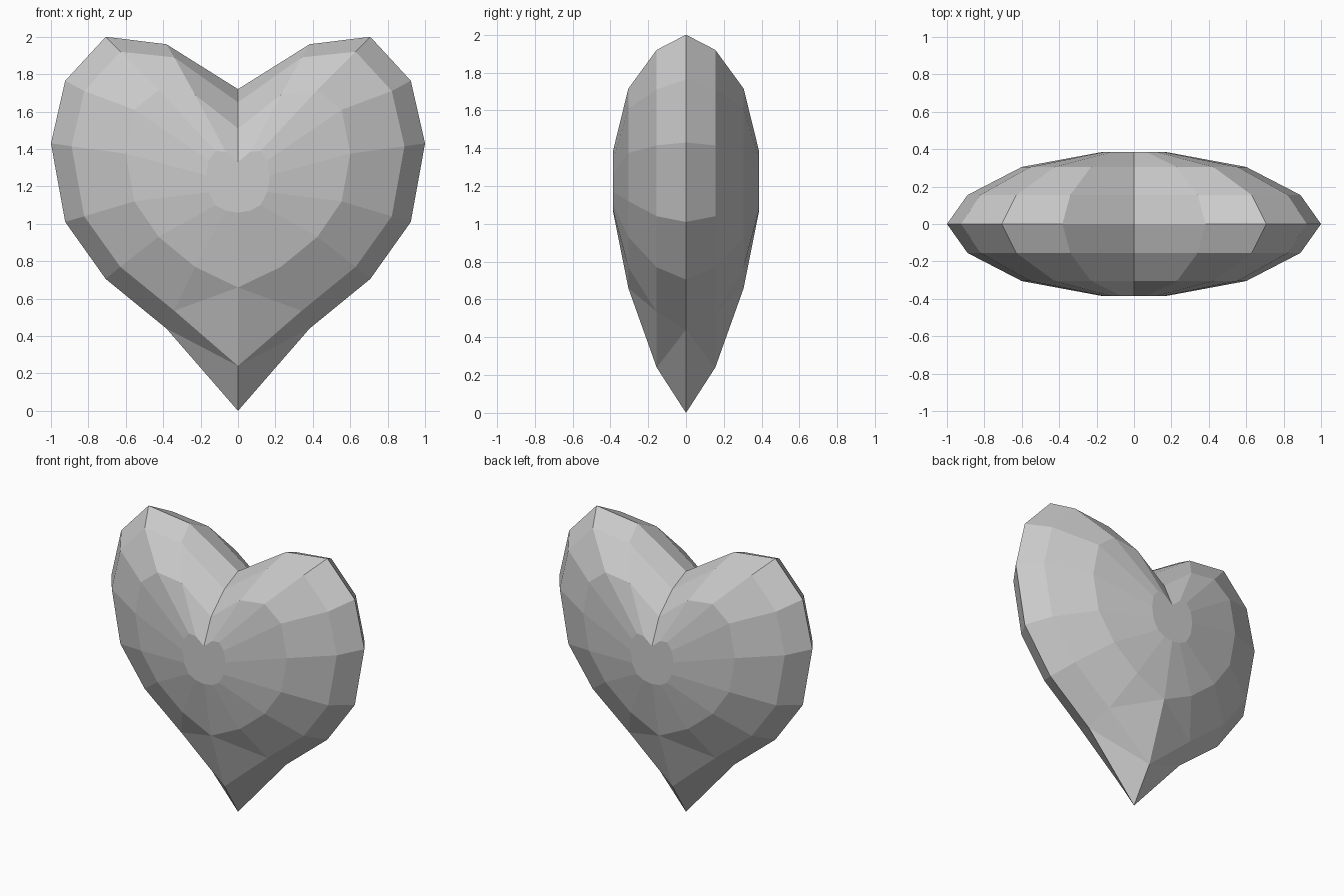
import bpy, bmesh, math

if "Cube" in bpy.data.objects:
    bpy.data.objects.remove(bpy.data.objects["Cube"])

# Heart rings from the rim to the flat cap: radius, depth, heights from notch to tip
rings = [
    (1.00, 0.00, [1.72, 1.96, 2.00, 1.765, 1.43, 1.01, 0.705, 0.44, 0.00]),
    (0.89, 0.155, [1.65, 1.89, 1.92, 1.71, 1.415, 1.04, 0.77, 0.535, 0.24]),
    (0.60, 0.305, [1.51, 1.69, 1.715, 1.61, 1.375, 1.12, 0.93, 0.77, 0.66]),
    (0.17, 0.385, [1.33, 1.385, 1.39, 1.34, 1.26, 1.17, 1.10, 1.07, 1.06]),
]

bm = bmesh.new()
loops = [[bm.verts.new((r * math.sin(math.pi * i / 8), -y, z))
          for i, z in enumerate(heights)] for r, y, heights in rings]

# Faceted bands of one quarter, split so the tip keeps its ridges
for n, (a, b) in enumerate(zip(loops, loops[1:])):
    for i in range(8):
        if i == 7 and n < 2:
            if n == 0:
                bm.faces.new((a[7], a[8], b[8]))
                bm.faces.new((a[7], b[8], b[7]))
            else:
                bm.faces.new((a[7], a[8], b[8]))
                bm.faces.new((a[7], b[8], b[7]))
        else:
            bm.faces.new((a[i], a[i + 1], b[i + 1], b[i]))

# Flat cap
bm.faces.new(loops[-1])
bmesh.ops.recalc_face_normals(bm, faces=bm.faces)
if sum(f.normal.y * f.calc_area() for f in bm.faces) > 0:
    bmesh.ops.reverse_faces(bm, faces=bm.faces)

mesh = bpy.data.meshes.new("heart")
bm.to_mesh(mesh)
bm.free()
heart = bpy.data.objects.new("heart", mesh)
bpy.context.collection.objects.link(heart)

# Mirror left to right and front to back
mirror = heart.modifiers.new("mirror", 'MIRROR')
mirror.use_axis = (True, True, False)
mirror.use_clip = True
